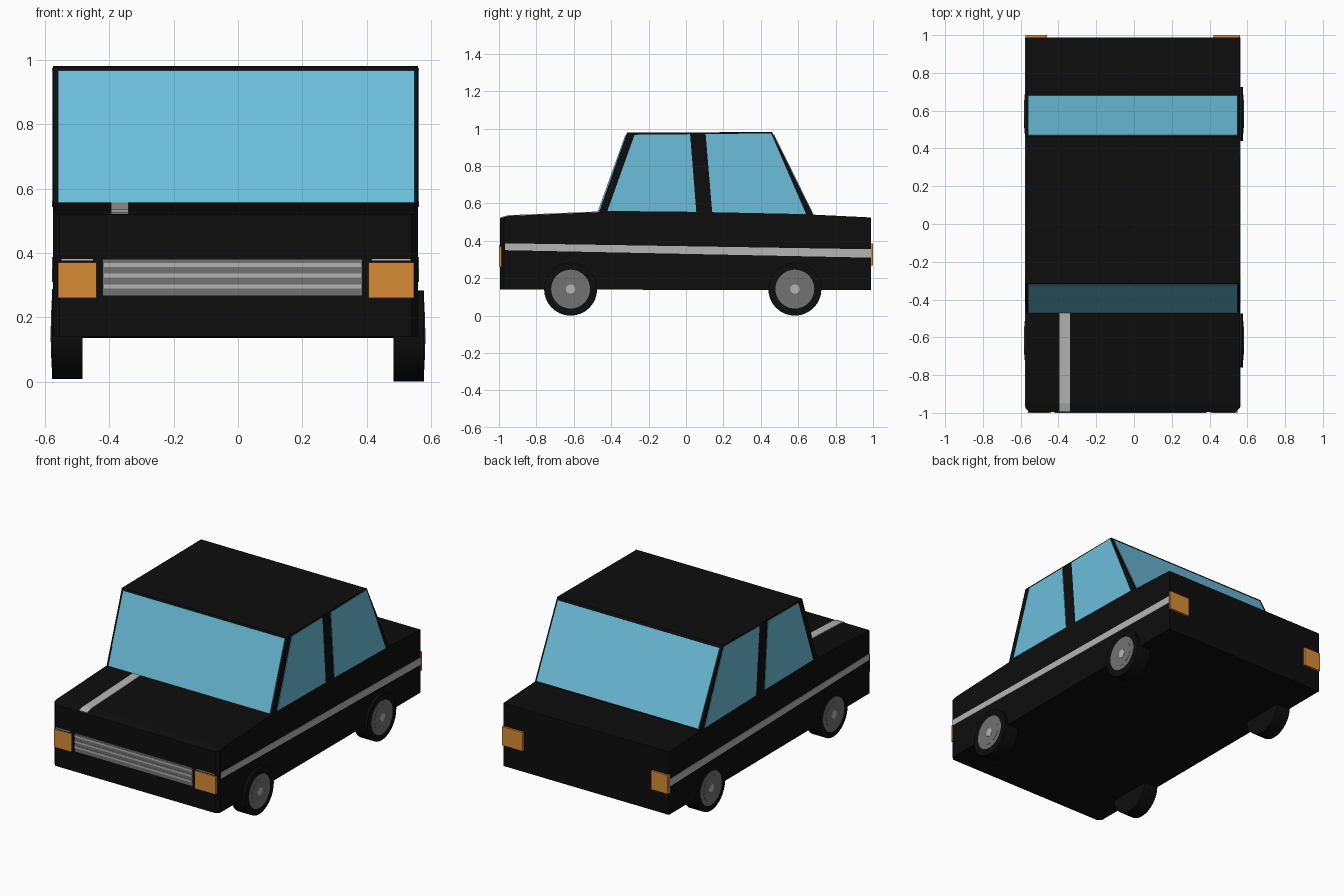
import bpy, bmesh, math
from mathutils import Vector

if "Cube" in bpy.data.objects:
    bpy.data.objects.remove(bpy.data.objects["Cube"])


def material(name, r, g, b):
    m = bpy.data.materials.new(name)
    m.diffuse_color = (r, g, b, 1)
    m.use_nodes = True
    m.node_tree.nodes["Principled BSDF"].inputs["Base Color"].default_value = m.diffuse_color
    return m


BLACK = material("black_paint", 0.004, 0.004, 0.004)
GLASS = material("glass_blue", 0.15, 0.515, 0.71)
ORANGE = material("lamp_orange", 0.69, 0.26, 0.036)
LIGHT = material("light_grey", 0.46, 0.46, 0.46)
GREY = material("mid_grey", 0.17, 0.17, 0.17)

XL, XR = -0.575, 0.56  # body sides


def prism(name, profile, x0, x1, mat, chamfer=0):
    """Extrude a side-view (y, z) outline from x0 to x1."""
    bm = bmesh.new()
    face = bm.faces.new([bm.verts.new((x0, y, z)) for y, z in profile])
    ext = bmesh.ops.extrude_face_region(bm, geom=[face])
    moved = [v for v in ext["geom"] if isinstance(v, bmesh.types.BMVert)]
    bmesh.ops.translate(bm, verts=moved, vec=(x1 - x0, 0, 0))
    bmesh.ops.recalc_face_normals(bm, faces=bm.faces)
    if chamfer:  # soften the upright front corners
        edges = [e for e in bm.edges
                 if all(v.co.y < -0.98 for v in e.verts)
                 and abs(e.verts[0].co.x - e.verts[1].co.x) < 0.01]
        bmesh.ops.bevel(bm, geom=edges, offset=chamfer, segments=1, affect='EDGES')
    me = bpy.data.meshes.new(name)
    bm.to_mesh(me)
    bm.free()
    me.materials.append(mat)
    ob = bpy.data.objects.new(name, me)
    bpy.context.collection.objects.link(ob)
    return ob


def box(name, x0, x1, y0, y1, z0, z1, mat):
    return prism(name, [(y0, z0), (y1, z0), (y1, z1), (y0, z1)], x0, x1, mat)


def slab(name, a, b, t, x0, x1, mat):
    """Thin sheet following the side-view line a-b, standing out by t."""
    a, b = Vector(a), Vector(b)
    d = (b - a).normalized()
    n = Vector((-d.y, d.x)) * t
    return prism(name, [a - n, b - n, b + n, a + n], x0, x1, mat)


def disc(name, x, y, z, radius, depth, mat):
    bpy.ops.mesh.primitive_cylinder_add(vertices=32, radius=radius, depth=depth,
                                        location=(x, y, z), rotation=(0, math.pi / 2, 0))
    ob = bpy.context.object
    ob.name = name
    ob.data.materials.append(mat)
    bpy.ops.object.shade_smooth_by_angle()


# Lower body and cabin
prism("body", [(-0.994, 0.14), (0.988, 0.136), (0.988, 0.525), (0.68, 0.54),
               (-0.47, 0.553), (-0.95, 0.533), (-0.994, 0.52)], XL, XR, BLACK, 0.02)
prism("cabin", [(-0.473, 0.53), (0.684, 0.53), (0.46, 0.982), (-0.315, 0.978)], XL, XR, BLACK)

# Windscreen and rear window
slab("windscreen", (-0.468, 0.556), (-0.32, 0.966), 0.004, XL + 0.015, XR - 0.012, GLASS)
slab("rear_window", (0.468, 0.966), (0.676, 0.546), 0.004, XL + 0.015, XR - 0.012, GLASS)

# Side windows and body stripe, both sides
for side, x in (("left", XL), ("right", XR)):
    a, b = x - 0.003, x + 0.003
    prism(f"front_window_{side}", [(-0.42, 0.56), (0.055, 0.555), (0.022, 0.97), (-0.275, 0.967)], a, b, GLASS)
    prism(f"back_window_{side}", [(0.14, 0.553), (0.642, 0.543), (0.455, 0.975), (0.105, 0.97)], a, b, GLASS)
    prism(f"side_stripe_{side}", [(-0.968, 0.35), (0.988, 0.31), (0.988, 0.355), (-0.968, 0.387)], a, b, LIGHT)

# Hood stripe
prism("hood_stripe", [(-0.99, 0.518), (-0.47, 0.548), (-0.47, 0.557), (-0.95, 0.537), (-0.992, 0.526)],
      -0.395, -0.34, LIGHT)

# Grille with bars
box("grille", -0.42, 0.385, -0.997, -0.98, 0.267, 0.379, GREY)
for i in range(3):
    z = 0.296 + 0.0335 * i
    box(f"grille_bar_{i + 1}", -0.42, 0.385, -1.0, -0.98, z - 0.006, z + 0.006, LIGHT)

# Headlamps with trims, tail lamps
for side, f0, f1, r0, r1 in (("left", -0.56, -0.44, XL, -0.46), ("right", 0.405, 0.547, 0.42, XR)):
    box(f"headlamp_{side}", f0, f1, -1.0, -0.98, 0.26, 0.37, ORANGE)
    box(f"headlamp_trim_{side}", f0 + 0.011, f1 - 0.011, -0.998, -0.98, 0.376, 0.381, LIGHT)
    box(f"tail_lamp_{side}", r0, r1, 0.98, 1.0, 0.268, 0.385, ORANGE)

# Wheels
for side, s, z in (("left", -1, 0.148), ("right", 1, 0.142)):
    for end, y in (("front", -0.617), ("back", 0.582)):
        n = f"{end}_{side}"
        disc(f"tire_{n}", s * 0.531, y, z, 0.14 if s < 0 else 0.142, 0.094, BLACK)
        disc(f"hub_{n}", s * 0.56, y, z, 0.104, 0.04, GREY)
        disc(f"hub_ring_{n}", s * 0.56, y, z, 0.075, 0.043, GREY)
        disc(f"hub_cap_{n}", s * 0.56, y, z, 0.025, 0.046, LIGHT)
